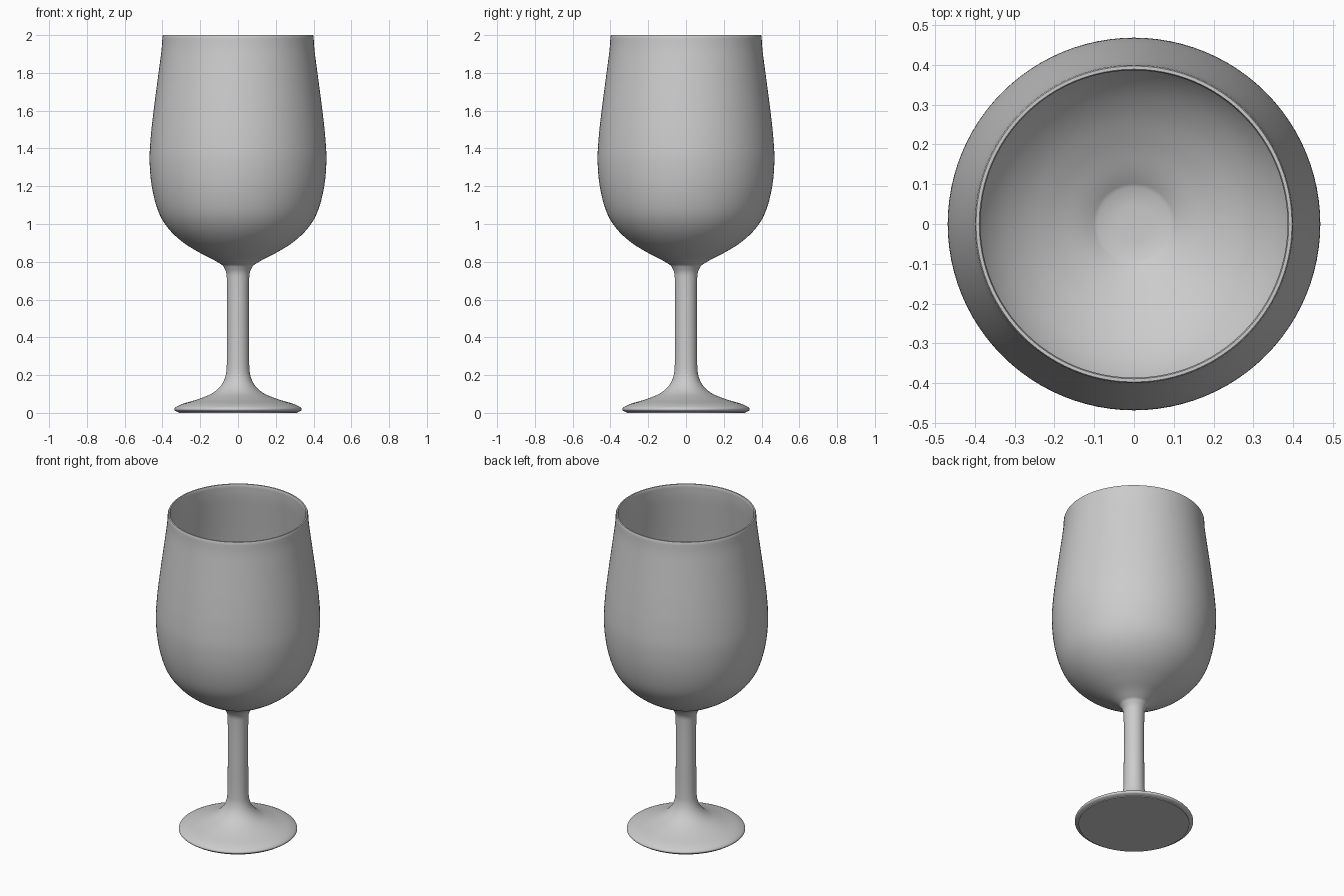
import bpy
import bmesh
import math
from mathutils import Vector

if "Cube" in bpy.data.objects:
    bpy.data.objects.remove(bpy.data.objects["Cube"])

SEGMENTS = 96
WALL = 0.014

glass = bpy.data.materials.new("plain grey")
glass.use_nodes = True
grey = (0.6, 0.6, 0.6, 1)
glass.diffuse_color = grey
glass.node_tree.nodes["Principled BSDF"].inputs["Base Color"].default_value = grey


def smooth_path(points, steps=5):
    """Pass a smooth curve through (radius, height) points."""
    pts = [Vector(p) for p in points]
    pts = [2 * pts[0] - pts[1]] + pts + [2 * pts[-1] - pts[-2]]
    path = []
    for a, b, c, d in zip(pts, pts[1:], pts[2:], pts[3:]):
        # Tangents weighted by the spacing of the points
        l0, l1, l2 = [math.sqrt((q - p).length) for p, q in ((a, b), (b, c), (c, d))]
        m1 = (c - b) + l1 * ((b - a) / l0 - (c - a) / (l0 + l1))
        m2 = (c - b) + l1 * ((d - c) / l2 - (d - b) / (l1 + l2))
        for i in range(steps):
            t = i / steps
            path.append((2 * t**3 - 3 * t**2 + 1) * b + (t**3 - 2 * t**2 + t) * m1
                        + (3 * t**2 - 2 * t**3) * c + (t**3 - t**2) * m2)
    return path + [pts[-2]]


def inset(path, distance):
    """Shift a rising path towards the axis."""
    shifted = []
    for i, p in enumerate(path):
        along = path[min(i + 1, len(path) - 1)] - path[max(i - 1, 0)]
        along.normalize()
        shifted.append(p + Vector((-along.y, along.x)) * distance)
    return shifted


def lathe(name, profile):
    """Revolve a (radius, height) profile about the z axis."""
    bm = bmesh.new()
    verts = [bm.verts.new((r, 0, z)) for r, z in profile]
    edges = [bm.edges.new(pair) for pair in zip(verts, verts[1:])]
    bmesh.ops.spin(bm, geom=verts + edges, axis=(0, 0, 1), cent=(0, 0, 0),
                   steps=SEGMENTS, angle=math.tau, use_duplicate=False)
    bmesh.ops.remove_doubles(bm, verts=bm.verts, dist=0.0001)
    bmesh.ops.recalc_face_normals(bm, faces=bm.faces)
    mesh = bpy.data.meshes.new(name)
    bm.to_mesh(mesh)
    bm.free()
    mesh.materials.append(glass)
    obj = bpy.data.objects.new(name, mesh)
    bpy.context.collection.objects.link(obj)
    bpy.ops.object.select_all(action="DESELECT")
    obj.select_set(True)
    bpy.context.view_layer.objects.active = obj
    bpy.ops.object.shade_smooth_by_angle(angle=math.radians(50))
    return obj


# Foot: flat underside with a rounded edge
foot = [(0, 0), (0.315, 0)] + smooth_path(
    [(0.315, 0.004), (0.336, 0.014), (0.336, 0.024), (0.305, 0.043), (0.21, 0.073),
     (0.13, 0.108), (0.085, 0.152), (0.065, 0.2), (0.059, 0.26)])

# Stem: straight shaft flaring out under the bowl
stem = smooth_path([(0.059, 0.26), (0.059, 0.7), (0.063, 0.745), (0.08, 0.78)])

# Bowl: tulip shape with a rounded rim and an inner wall
outer = smooth_path(
    [(0.08, 0.78), (0.13, 0.811), (0.21, 0.852), (0.295, 0.906), (0.365, 0.972),
     (0.415, 1.05), (0.453, 1.18), (0.468, 1.33), (0.462, 1.46), (0.443, 1.63),
     (0.418, 1.82), (0.404, 1.93), (0.4, 1.993)])
inner = inset(outer, WALL)
rim = [(0.397, 2.0), (0.389, 2.0)]
inside = [p for p in reversed(inner) if p.x > 0.09]
bowl = outer + rim + inside + [(0.045, 0.803), (0, 0.8)]

# The whole goblet is one continuous surface
lathe("goblet", foot + stem[1:] + bowl[1:])
